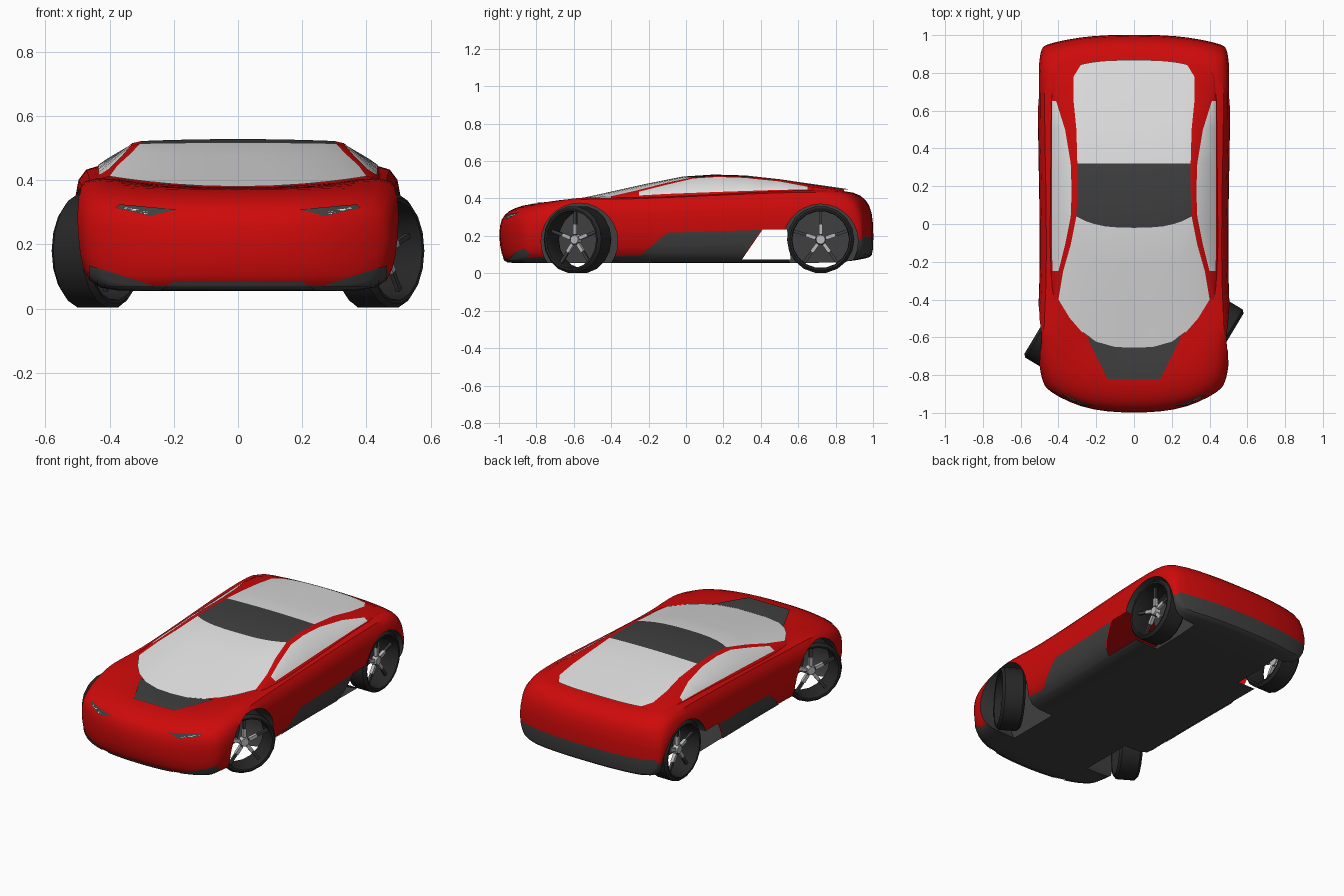
import bpy, bmesh, math
from mathutils import Matrix, Vector

cube = bpy.data.objects.get("Cube")
if cube:
    bpy.data.objects.remove(cube, do_unlink=True)


def material(name, r, g, b):
    m = bpy.data.materials.new(name)
    m.use_nodes = True
    m.diffuse_color = (r, g, b, 1)
    m.node_tree.nodes["Principled BSDF"].inputs["Base Color"].default_value = (r, g, b, 1)
    return m


MATS = [material("red_paint", 0.62, 0.003, 0.003), material("dark_grey_trim", 0.05, 0.05, 0.05),
        material("pale_glass", 0.76, 0.76, 0.76), material("tyre_black", 0.02, 0.02, 0.02),
        material("wheel_silver", 0.5, 0.5, 0.5)]
RED, DARK, GLASS, BLACK, SILVER = range(5)


def make(name, verts, faces, mat=RED, slots=None):
    me = bpy.data.meshes.new(name)
    me.from_pydata(verts, [], faces)
    for m in MATS:
        me.materials.append(m)
    for i, p in enumerate(me.polygons):
        p.material_index = slots[i] if slots else mat
    ob = bpy.data.objects.new(name, me)
    bpy.context.collection.objects.link(ob)
    return ob


def activate(ob):
    bpy.ops.object.select_all(action='DESELECT')
    ob.select_set(True)
    bpy.context.view_layer.objects.active = ob


def modify(ob, kind, **settings):
    activate(ob)
    mod = ob.modifiers.new(kind.title(), kind)
    for key, value in settings.items():
        setattr(mod, key, value)
    bpy.ops.object.modifier_apply(modifier=mod.name)


def smooth(ob, angle=35):
    activate(ob)
    bpy.ops.object.shade_smooth_by_angle(angle=math.radians(angle))


def fix_normals(ob, face_up=False):
    bm = bmesh.new()
    bm.from_mesh(ob.data)
    bmesh.ops.recalc_face_normals(bm, faces=bm.faces)
    if face_up and sum(f.normal.z * f.calc_area() for f in bm.faces) < 0:
        bmesh.ops.reverse_faces(bm, faces=bm.faces)
    bm.to_mesh(ob.data)
    bm.free()


def prism(name, profile, x0, x1, mat):
    """Side profile (y, z) extruded across x."""
    n = len(profile)
    verts = [(x, y, z) for x in (x0, x1) for y, z in profile]
    faces = [(i, (i + 1) % n, n + (i + 1) % n, n + i) for i in range(n)]
    faces += [tuple(range(n)), tuple(range(n, 2 * n))]
    ob = make(name, verts, faces, mat)
    fix_normals(ob)
    ob.hide_render = True
    return ob


# Body shell: stations are (centre y, sweep at the sides, half width, floor, shoulder, centre top)
STATIONS = [
    (-1.0, .13, .465, .15, .275, .26), (-.975, .135, .485, .055, .32, .315),
    (-.92, .14, .50, .055, .355, .35), (-.83, .13, .512, .055, .38, .374),
    (-.72, .10, .515, .055, .40, .372), (-.6, .05, .517, .055, .415, .368),
    (-.45, 0, .512, .055, .416, .37), (-.3, 0, .503, .055, .414, .375),
    (0, 0, .503, .055, .428, .375), (.3, 0, .508, .055, .442, .395),
    (.5, 0, .513, .055, .45, .415), (.7, 0, .513, .055, .454, .43),
    (.85, -.03, .511, .06, .448, .446), (.94, -.05, .503, .075, .415, .42),
    (.985, -.06, .493, .085, .35, .365), (1.003, -.06, .483, .10, .285, .285)]
SIDE = [(.965, .2), (1, .55), (.985, .92)]
verts, faces = [], []
for y, bow, w, zb, zs, zc in STATIONS:
    section = [(t, zb) for t in (0, .3, .6, .87)]
    section += [(t, zb + (zs - zb) * f) for t, f in SIDE]
    section += [(t, zc + (zs - zc) * t * t * 1.3) for t in (.87, .6, .3, 0)]
    verts += [(t * w, y + bow * t ** 3, z) for t, z in section]
N = 11
for i in range(len(STATIONS) - 1):
    for j in range(N - 1):
        a = i * N + j
        faces.append((a, a + 1, a + N + 1, a + N))
for base in (0, (len(STATIONS) - 1) * N):
    for j in range(3):
        faces.append((base + j, base + j + 1, base + 9 - j, base + 10 - j))
    faces.append(tuple(base + k for k in (3, 4, 5, 6, 7)))
body = make("body_shell", verts, faces)
modify(body, 'MIRROR', merge_threshold=.0005)
fix_normals(body)
modify(body, 'SUBSURF', levels=1)
for p in body.data.polygons:
    c = p.center
    if p.normal.z < -.6 or (c.y > .86 and c.z < .19):
        p.material_index = DARK

# Wheel arches with dark wells, then the open bay ahead of the rear wheels
FRONT_Y, REAR_Y, WHEEL_R = -.58, .72, .18
cutters = []
for s in (-1, 1):
    for cy, r, inner in ((FRONT_Y + .01, .205, .27), (REAR_Y, .2, .3)):
        arch = [(cy + r * math.cos(k * math.tau / 28), .17 + r * math.sin(k * math.tau / 28))
                for k in range(28)]
        cutters.append(prism("arch_cutter", arch, s * inner, s * .8, DARK))
cutters.append(prism("bay_cutter", [(.3, .075), (.41, .235), (.54, .235), (.56, .075)], -.8, .8, BLACK))
for c in cutters:
    modify(body, 'BOOLEAN', object=c, operation='DIFFERENCE', solver='EXACT')
    bpy.data.objects.remove(c, do_unlink=True)
bm = bmesh.new()
bm.from_mesh(body.data)
bmesh.ops.delete(bm, geom=[f for f in bm.faces if f.material_index == BLACK], context='FACES')
bm.to_mesh(body.data)
bm.free()
smooth(body)

# Canopy: centre y, edge y, glass edge x, centre z, edge z, rail x, rail z, belt x, belt z
ROWS = [
    (-.655, -.40, .40, .380, .412, .42, .407, .432, .40),
    (-.45, -.25, .375, .425, .446, .40, .437, .432, .416),
    (-.22, -.11, .335, .477, .482, .365, .472, .434, .424),
    (-.02, .04, .305, .517, .514, .335, .507, .434, .43),
    (.15, .17, .30, .528, .522, .33, .515, .434, .435),
    (.32, .32, .30, .523, .518, .335, .51, .434, .44),
    (.5, .5, .305, .503, .502, .365, .492, .434, .446),
    (.66, .65, .32, .48, .477, .412, .464, .434, .448),
    (.80, .78, .32, .46, .458, .412, .45, .425, .444),
    (.868, .845, .28, .45, .447, .38, .438, .41, .432)]
verts, faces, slots = [], [], []
COLS = (1, .85, .7, .5, .25, 0)
M = len(COLS) + 3
for yc, ye, xe, zc, ze, xo, zo, xb, zb in ROWS:
    verts += [(xb + .02, ye, zb - .03), (xb, ye, zb), (xo, ye, zo)]
    verts += [(xe * t, yc + (ye - yc) * t ** 3, zc + (ze - zc) * t * t) for t in COLS]
for i in range(len(ROWS) - 1):
    for j in range(M - 1):
        a = i * M + j
        faces.append((a, a + 1, a + M + 1, a + M))
        if j == 1:
            slots.append(GLASS if 1 <= i <= 6 else RED)
        elif j < 3:
            slots.append(RED)
        else:
            slots.append(DARK if i in (3, 4) else GLASS)
canopy = make("canopy", verts, faces, slots=slots)
modify(canopy, 'MIRROR', merge_threshold=.0005)
fix_normals(canopy, face_up=True)
smooth(canopy, 30)


def patch(name, corners, axis, sign, mat, n=8):
    """Thin panel laid on the body: four corners, projected along an axis."""
    a, b, c, d = (Vector(p) for p in corners)
    ray = Vector((0, 0, 0))
    ray[axis] = -sign
    rest = [k for k in range(3) if k != axis]
    pts, quads = [], []
    for i in range(n + 1):
        for j in range(n + 1):
            u, v = i / n, j / n
            p = a.lerp(b, u).lerp(d.lerp(c, u), v)
            origin = Vector((0, 0, 0))
            origin[rest[0]], origin[rest[1]], origin[axis] = p[0], p[1], 2 * sign
            hit, loc, nor, _ = body.ray_cast(origin, ray)
            pts.append(loc + nor * .004 if hit else origin)
    for i in range(n):
        for j in range(n):
            k = i * (n + 1) + j
            q = (k, k + 1, k + n + 2, k + n + 1)
            depth = [pts[m][axis] * sign for m in q]
            if max(depth) < 1.5 and max(depth) - min(depth) < .1:
                quads.append(q)
    ob = make(name, pts, quads, mat)
    bm = bmesh.new()
    bm.from_mesh(ob.data)
    bmesh.ops.delete(bm, geom=[v for v in bm.verts if not v.link_faces], context='VERTS')
    bm.normal_update()
    if sum(f.normal[axis] for f in bm.faces) * sign < 0:
        bmesh.ops.reverse_faces(bm, faces=bm.faces)
    bm.to_mesh(ob.data)
    bm.free()
    smooth(ob)


# Painted panels: cowl, sills, lamps and lower bumper openings
patch("cowl_panel", [(-.14, -.82), (.14, -.82), (.25, -.6), (-.25, -.6)], 2, 1, DARK)
patch("front_lip", [(-.24, .062), (.24, .062), (.2, .085), (-.2, .085)], 1, -1, DARK)
for s, side in ((-1, "right"), (1, "left")):
    patch(side + "_sill_panel", [(-.27, .075), (.295, .075), (.4, .232), (-.1, .217)], 0, s, DARK)
    patch(side + "_headlamp", [(s * .19, .307), (s * .27, .287), (s * .38, .312), (s * .37, .322)],
          1, -1, DARK)
    patch(side + "_lamp_lens", [(s * .27, .297), (s * .29, .293), (s * .37, .315), (s * .35, .315)],
          1, -1, GLASS, 4)
    patch(side + "_bumper_opening", [(s * .26, .07), (s * .46, .07), (s * .46, .135), (s * .3, .085)],
          1, -1, DARK)

# Wheels: open tyre ring, dark spokes, silver hub and short silver spoke caps
TYRE = [(-.065, .155), (-.067, .165), (-.052, WHEEL_R), (.052, WHEEL_R), (.067, .165), (.065, .155),
        (.05, .152), (-.05, .152)]


def wheel(name, x, y, steer):
    seg, n, side = 18, len(TYRE), math.copysign(1, x)
    verts = [(px, r * math.cos(k * math.tau / seg), r * math.sin(k * math.tau / seg))
             for k in range(seg) for px, r in TYRE]
    faces = [(k * n + j, k * n + (j + 1) % n, (k + 1) % seg * n + (j + 1) % n, (k + 1) % seg * n + j)
             for k in range(seg) for j in range(n)]
    tyre = make(name + "_tyre", verts, faces, BLACK)
    fix_normals(tyre)
    smooth(tyre)
    parts = [tyre]
    for part, mat, mid, size in (("spokes", DARK, .09, (.014, .016, .13)),
                                 ("hub", SILVER, .055, (.02, .02, .05))):
        ob = make(name + "_" + part, [], [])
        bm = bmesh.new()
        if part == "hub":
            turn = Matrix.Rotation(side * math.pi / 2, 4, 'Y')
            bmesh.ops.create_cone(bm, cap_ends=True, segments=12, radius1=.03, radius2=.024, depth=.03,
                                  matrix=Matrix.Translation((side * .02, 0, 0)) @ turn)
        for k in range(5):
            bmesh.ops.create_cube(bm, size=1, matrix=Matrix.Rotation(k * math.tau / 5, 4, 'X')
                                  @ Matrix.Translation((side * .02, 0, mid)) @ Matrix.Diagonal((*size, 1)))
        for f in bm.faces:
            f.material_index = mat
        bm.to_mesh(ob.data)
        bm.free()
        parts.append(ob)
    for ob in parts:
        ob.location = (x, y, WHEEL_R)
        ob.rotation_euler.z = steer


for s, side in ((-1, "right"), (1, "left")):
    wheel("front_" + side, s * .438, FRONT_Y, math.radians(-31))
    wheel("rear_" + side, s * .425, REAR_Y, 0)
